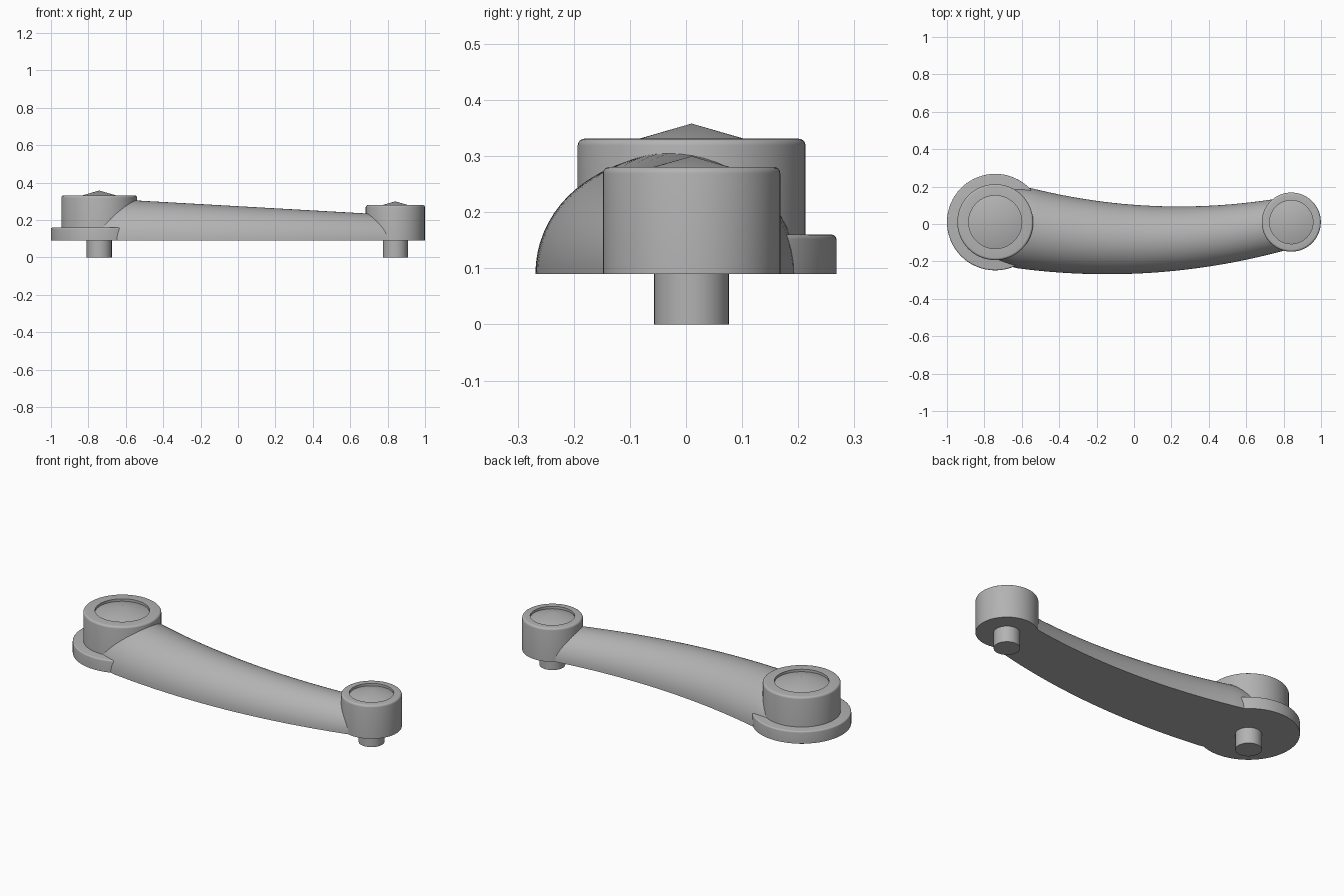
import bpy, bmesh, math

cube = bpy.data.objects.get("Cube")
if cube:
    bpy.data.objects.remove(cube)

# One plain grey for the whole casting
GREY = (0.45, 0.45, 0.45, 1)
metal = bpy.data.materials.new("plain_grey")
metal.diffuse_color = GREY
metal.use_nodes = True
metal.node_tree.nodes["Principled BSDF"].inputs["Base Color"].default_value = GREY

BASE = 0.09            # underside of the arm and hubs
HUB_Y = 0.01
BIG_X, SMALL_X = -0.742, 0.841


def finish(bm, name, angle=30):
    bmesh.ops.remove_doubles(bm, verts=bm.verts, dist=1e-5)
    bmesh.ops.recalc_face_normals(bm, faces=bm.faces)
    mesh = bpy.data.meshes.new(name)
    bm.to_mesh(mesh)
    bm.free()
    obj = bpy.data.objects.new(name, mesh)
    bpy.context.collection.objects.link(obj)
    mesh.materials.append(metal)
    bpy.ops.object.select_all(action="DESELECT")
    obj.select_set(True)
    bpy.context.view_layer.objects.active = obj
    bpy.ops.object.shade_smooth_by_angle(angle=math.radians(angle))
    return obj


def lathe(name, x, profile, steps=64):
    """Turn a (radius, height) profile around a vertical axis."""
    bm = bmesh.new()
    verts = [bm.verts.new((x + r, HUB_Y, z)) for r, z in profile]
    edges = [bm.edges.new(pair) for pair in zip(verts, verts[1:])]
    bmesh.ops.spin(bm, geom=verts + edges, cent=(x, HUB_Y, 0), axis=(0, 0, 1),
                   angle=math.tau, steps=steps, use_merge=True)
    return finish(bm, name)


def rounded_edge(r, z, b):
    """Quarter-round outer top edge, from the wall to the top."""
    return [(r - b + b * math.cos(a), z - b + b * math.sin(a))
            for a in (i * math.pi / 8 for i in range(5))]


def hub(name, x, radius, top, recess, floor, apex):
    # Cup with a shallow recess holding a low cone
    lathe(name, x, [(0, BASE), (radius, BASE)] + rounded_edge(radius, top, 0.012)
          + [(recess, top), (recess, floor), (0, apex)])


hub("large_hub", BIG_X, 0.203, 0.331, 0.142, 0.317, 0.358)
hub("small_hub", SMALL_X, 0.158, 0.281, 0.116, 0.267, 0.30)

# Wide collar under the large hub
lathe("collar", BIG_X, [(0, BASE), (0.258, BASE)]
      + rounded_edge(0.258, 0.16, 0.008) + [(0, 0.16)])

# Pins below both hubs
for side, x in (("large", BIG_X), ("small", SMALL_X)):
    lathe(side + "_hub_pin", x, [(0, 0), (0.067, 0), (0.067, 0.1), (0, 0.1)], 32)


def arm_radius(x):
    if x < -0.6:
        return 0.218 + (x + 0.6) * 0.15
    return 0.218 - (x + 0.6) * 0.0565


# Bowed arm: half-round section tapering between the hubs
bm = bmesh.new()
mid, half, sag = (BIG_X + SMALL_X) / 2, (SMALL_X - BIG_X) / 2, 0.092
rings, sides = 40, 32
sections = []
for i in range(rings + 1):
    u = -1 + 2 * i / rings
    x, y = mid + half * u, HUB_Y - sag * (1 - u * u)
    slope = 2 * sag * u / half
    n = math.hypot(1, slope)
    r = arm_radius(x)
    ring = []
    for k in range(sides + 1):
        a = math.pi * k / sides
        off = r * math.cos(a)
        ring.append(bm.verts.new((x - slope / n * off, y + off / n,
                                  BASE + r * math.sin(a))))
    sections.append(ring)
for a, b in zip(sections, sections[1:]):
    for k in range(sides + 1):
        j = (k + 1) % (sides + 1)      # the last strip is the flat underside
        bm.faces.new((a[k], a[j], b[j], b[k]))
bm.faces.new(sections[0])
bm.faces.new(sections[-1])
finish(bm, "arm")
